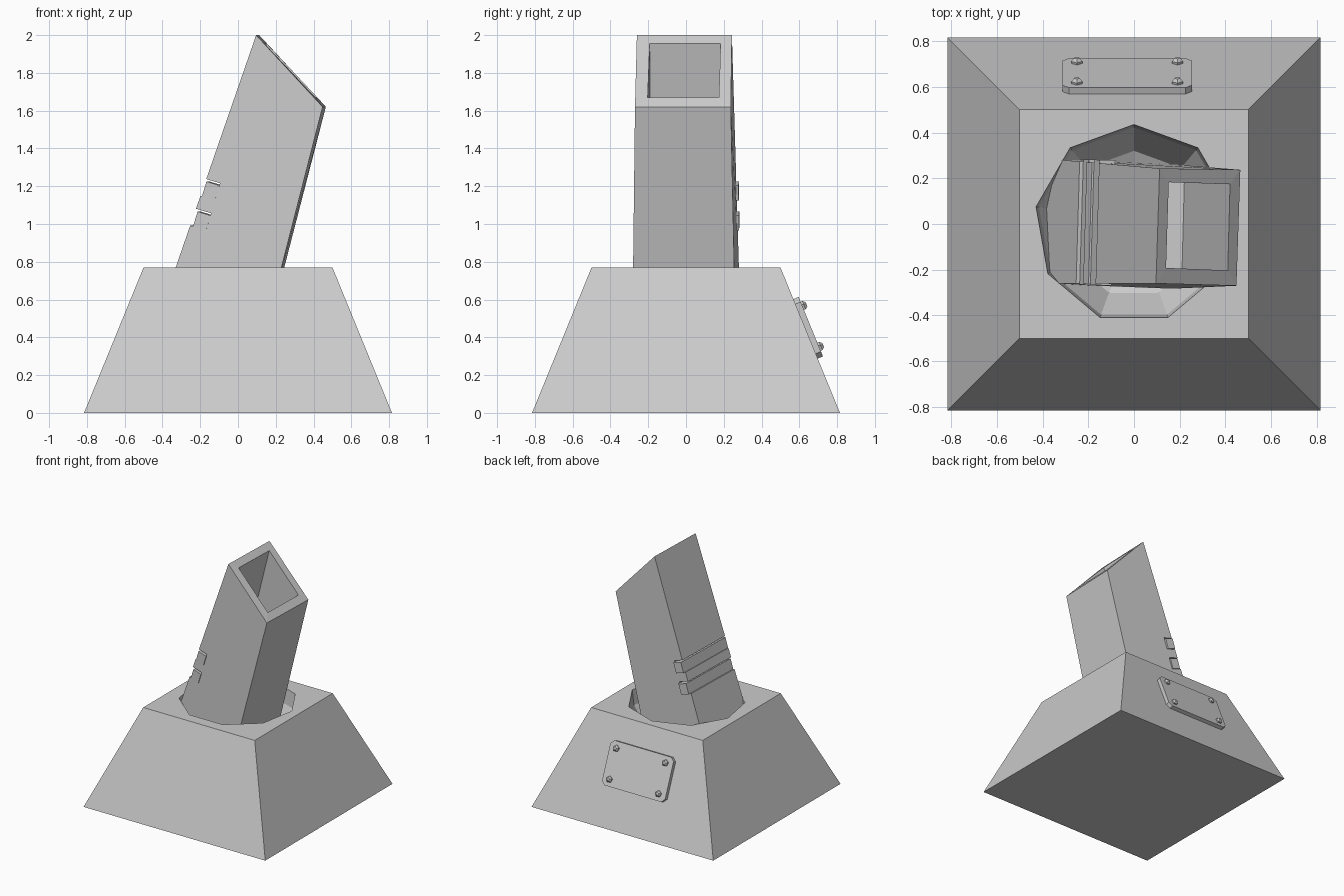
import bpy, bmesh, math
from mathutils import Matrix, Vector

if "Cube" in bpy.data.objects:
    bpy.data.objects.remove(bpy.data.objects["Cube"])


def finish(name, bm):
    bmesh.ops.recalc_face_normals(bm, faces=bm.faces)
    me = bpy.data.meshes.new(name)
    bm.to_mesh(me)
    bm.free()
    ob = bpy.data.objects.new(name, me)
    bpy.context.collection.objects.link(ob)
    return ob


def loft(name, rings, matrix=None):
    """Skin a series of equal-length point rings and cap both ends."""
    bm = bmesh.new()
    loops = [[bm.verts.new(p) for p in r] for r in rings]
    n = len(loops[0])
    for a, b in zip(loops, loops[1:]):
        for i in range(n):
            j = (i + 1) % n
            bm.faces.new((a[i], a[j], b[j], b[i]))
    bm.faces.new(loops[0][::-1])
    bm.faces.new(loops[-1])
    if matrix:
        bm.transform(matrix)
    return finish(name, bm)


def square(r, z):
    return [(-r, -r, z), (r, -r, z), (r, r, z), (-r, r, z)]


def polygon(n, r, z, start=math.pi / 2):
    return [(r * math.cos(start + i * math.tau / n),
             r * math.sin(start + i * math.tau / n), z) for i in range(n)]


def cut(target, cutter):
    cutter.hide_render = True
    mod = target.modifiers.new("cut", 'BOOLEAN')
    mod.operation = 'DIFFERENCE'
    mod.solver = 'EXACT'
    mod.object = cutter
    bpy.context.view_layer.objects.active = target
    bpy.ops.object.modifier_apply(modifier=mod.name)
    bpy.data.objects.remove(cutter)


# Pyramid-shaped base with a nine-sided bowl in its top
base = loft("base", [square(0.815, 0), square(0.5, 0.77)])
bowl = [(0.15, 0.39), (0.32, 0.48), (0.422, 0.65), (0.435, 0.77), (0.435, 0.95)]
cut(base, loft("bowl_cutter", [polygon(9, r, z) for r, z in bowl]))

# Leaning hollow barrel: outer bottom, mouth rim, inner rim, inner floor
low = [(-0.33, -0.26, 0.77), (0.23, -0.28, 0.77), (0.245, 0.255, 0.77), (-0.315, 0.28, 0.77)]
mouth = [(0.096, -0.26, 2.0), (0.448, -0.27, 1.62), (0.465, 0.237, 1.62), (0.112, 0.243, 2.0)]
inner = [(0.14, -0.192, 1.955), (0.41, -0.203, 1.67), (0.42, 0.174, 1.67), (0.152, 0.183, 1.955)]
floor = [(-0.10, -0.19, 1.0), (0.21, -0.2, 1.0), (0.22, 0.185, 1.0), (-0.09, 0.19, 1.0)]
bottom = []
for a, b in zip(low, mouth):
    a, b = Vector(a), Vector(b)
    bottom.append(a.lerp(b, (0.52 - a.z) / (b.z - a.z)))
barrel = loft("barrel", [bottom, mouth, inner, floor])

# Notches across the rear of the barrel, each holding a slightly smaller bar
across = Vector((0.957, 0, -0.29))
up = Vector((0.29, 0, 0.957))
turn = Matrix.Rotation(math.radians(-1.7), 4, 'Z')


def bar(name, corner, left, top, depth, height, y0, y1):
    c = Vector(corner)
    prof = [c - across * left + up * top, c + across * depth + up * top,
            c + across * depth - up * height, c - across * left - up * height]
    return loft(name, [[p + Vector((0, y, 0)) for p in prof] for y in (y0, y1)], turn)


for i, corner in enumerate([(-0.159, 0, 1.225), (-0.206, 0, 1.066)]):
    cut(barrel, bar("notch_cutter", corner, 0.06, 0.012, 0.071, 0.082, -0.4, 0.4))
    bar(f"grip_bar_{i + 1}", corner, 0, 0, 0.072, 0.083, -0.272, 0.276)

# Chamfered plate on the back slope; local x across, local y up the slope
slope_up = Vector((0, -0.315, 0.77)).normalized()
out = Vector((0, 0.77, 0.315)).normalized()
side = slope_up.cross(out)
frame = Matrix((side, slope_up, out)).transposed().to_4x4()
frame.translation = Vector((-0.03, 0.815 - 0.315 * 0.445 / 0.77, 0.445))
w, h, c = 0.283, 0.17, 0.028
outline = [(w - c, -h), (w, c - h), (w, h - c), (w - c, h),
           (c - w, h), (-w, h - c), (-w, c - h), (c - w, -h)]
loft("plate", [[(x, y, z) for x, y in outline] for z in (-0.01, 0.03)], frame)

# Low-poly rivets
for sx in (-1, 1):
    for sy in (-1, 1):
        place = frame @ Matrix.Translation((sx * 0.22, sy * 0.117, 0.03))
        loft("rivet", [polygon(5, r, z) for r, z in
                       ((0.024, -0.01), (0.026, 0.01), (0.013, 0.024))], place)
